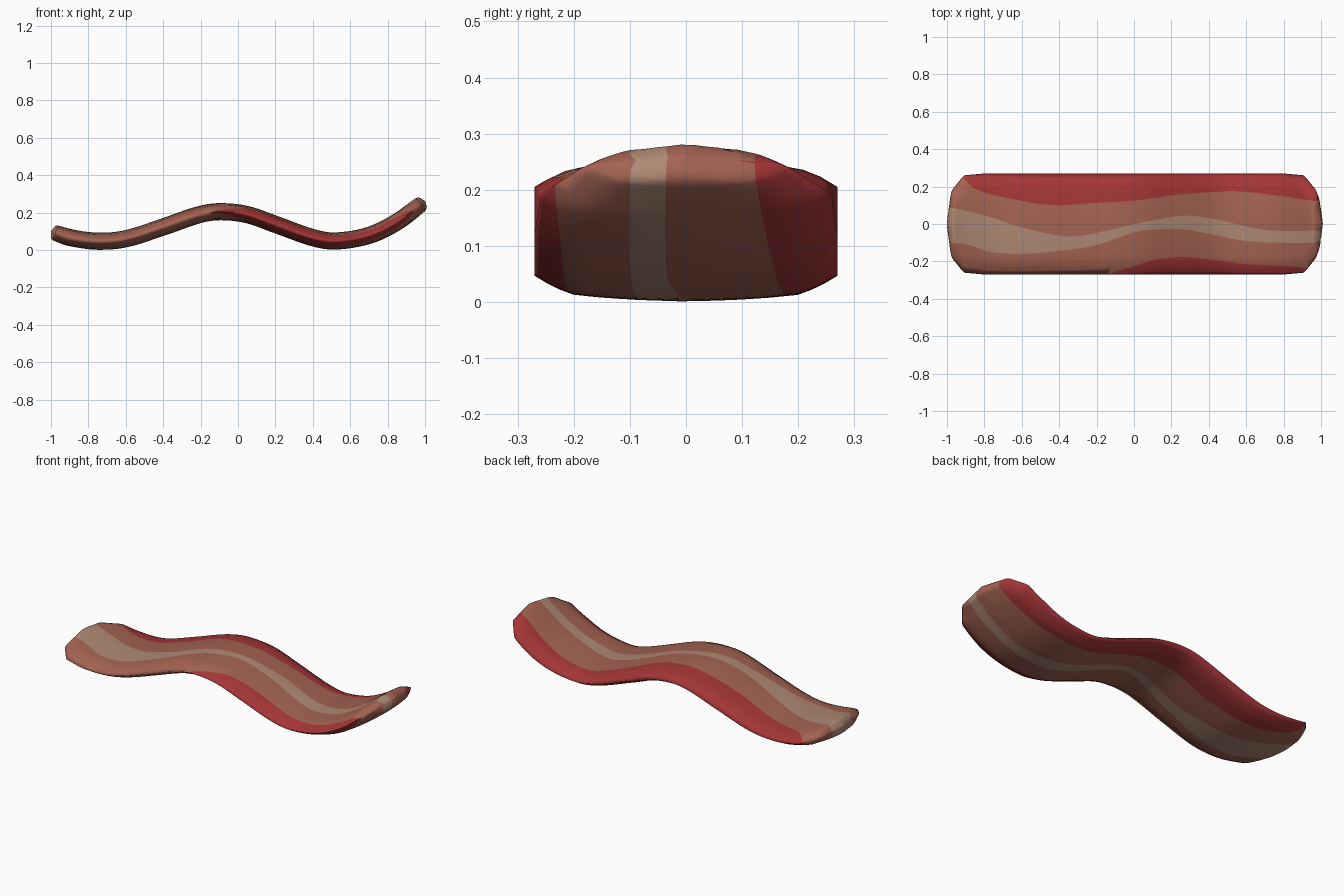
import bpy, bmesh, math

if "Cube" in bpy.data.objects:
    bpy.data.objects.remove(bpy.data.objects["Cube"])

# Wavy centreline (x, z) and half-width of the plan outline (|x|, y)
WAVE = [(-1, .1), (-.9, .067), (-.75, .047), (-.6, .06), (-.4, .123), (-.2, .191), (-.09, .205),
        (.05, .189), (.2, .137), (.4, .066), (.52, .048), (.7, .078), (.85, .15), (1, .262)]
WIDTH = [(0, .27), (.8, .27), (.91, .26), (.975, .18), (1, 0)]
# Distance in from the rim against half thickness
THICK = [(0, 0), (.035, .021), (.07, .034), (.12, .039), (.18, .043), (.27, .046)]
# Borders between the stripes (x, y), from the front edge to the back edge
BORDERS = [
    [(-1, -.4), (-.2, -.29), (-.1, -.255), (0, -.225), (.1, -.19), (.25, -.177), (.4, -.19),
     (.6, -.214), (.8, -.223), (1, -.24)],
    [(-1, -.1), (-.9, -.11), (-.78, -.148), (-.6, -.16), (-.4, -.145), (-.2, -.115), (0, -.043),
     (.12, -.028), (.25, -.03), (.4, -.055), (.6, -.09), (.8, -.1), (1, -.1)],
    [(-1, .09), (-.8, .045), (-.6, -.015), (-.4, -.06), (-.3, -.066), (-.2, -.05), (0, 0),
     (.2, .04), (.3, .043), (.45, .02), (.7, -.03), (.85, -.037), (1, -.035)],
    [(-1, .33), (-.92, .25), (-.85, .185), (-.6, .125), (-.4, .1), (-.2, .113), (0, .125),
     (.2, .155), (.4, .17), (.55, .175), (.8, .15), (1, .12)],
]
STATIONS, SUBS = 100, 5


def linear(table, x):
    for (x0, y0), (x1, y1) in zip(table, table[1:]):
        if x <= x1:
            return y0 + (y1 - y0) * max(0, x - x0) / (x1 - x0)
    return table[-1][1]


def smooth(table, x):
    """Cubic curve through the table points."""
    n = len(table)

    def slope(i):
        a, b = table[max(i - 1, 0)], table[min(i + 1, n - 1)]
        return (b[1] - a[1]) / (b[0] - a[0])
    for i in range(n - 1):
        (x0, y0), (x1, y1) = table[i], table[i + 1]
        if x <= x1 or i == n - 2:
            d = x1 - x0
            t = min(max((x - x0) / d, 0), 1)
            return ((2*t**3 - 3*t*t + 1) * y0 + (t**3 - 2*t*t + t) * d * slope(i)
                    + (3*t*t - 2*t**3) * y1 + (t**3 - t*t) * d * slope(i + 1))


def material(name, colour):
    m = bpy.data.materials.new(name)
    m.diffuse_color = (*colour, 1)
    m.use_nodes = True
    m.node_tree.nodes["Principled BSDF"].inputs["Base Color"].default_value = m.diffuse_color
    return m


mats = [material("dark red meat", (.37, .036, .038)),
        material("brown meat", (.37, .125, .085)),
        material("tan fat", (.43, .25, .175))]
BAND_MATERIAL = [0, 1, 2, 1, 0]

# Strip: upper and lower skins whose columns follow the stripe borders
bm = bmesh.new()
skins = {1: [], -1: []}
for i in range(STATIONS + 1):
    x = -math.cos(math.pi * i / STATIONS)
    w = linear(WIDTH, abs(x))
    edges = [-w] + [min(max(smooth(b, x), -w), w) for b in BORDERS] + [w]
    ys = [a + (b - a) * k / SUBS for a, b in zip(edges, edges[1:]) for k in range(SUBS)] + [w]
    z = smooth(WAVE, x)
    a = math.atan2(smooth(WAVE, min(x + .01, 1)) - smooth(WAVE, max(x - .01, -1)),
                   min(x + .01, 1) - max(x - .01, -1))
    for side, rows in skins.items():
        row = []
        for y in ys:
            h = side * linear(THICK, w - abs(y))
            row.append(bm.verts.new((x - h * math.sin(a), y, z + h * math.cos(a))))
        rows.append(row)
for side, rows in skins.items():
    for r0, r1 in zip(rows, rows[1:]):
        for j in range(len(r0) - 1):
            quad = [r0[j], r1[j], r1[j + 1], r0[j + 1]]
            f = bm.faces.new(quad if side > 0 else quad[::-1])
            f.material_index = BAND_MATERIAL[j // SUBS]
            f.smooth = True

# Weld the rim and collapse stripes that run out at the edge
bmesh.ops.remove_doubles(bm, verts=bm.verts, dist=.0003)
bmesh.ops.dissolve_degenerate(bm, edges=bm.edges, dist=.0002)
bmesh.ops.recalc_face_normals(bm, faces=bm.faces)

mesh = bpy.data.meshes.new("meat_strip")
bm.to_mesh(mesh)
bm.free()
for m in mats:
    mesh.materials.append(m)
strip = bpy.data.objects.new("meat_strip", mesh)
bpy.context.collection.objects.link(strip)
